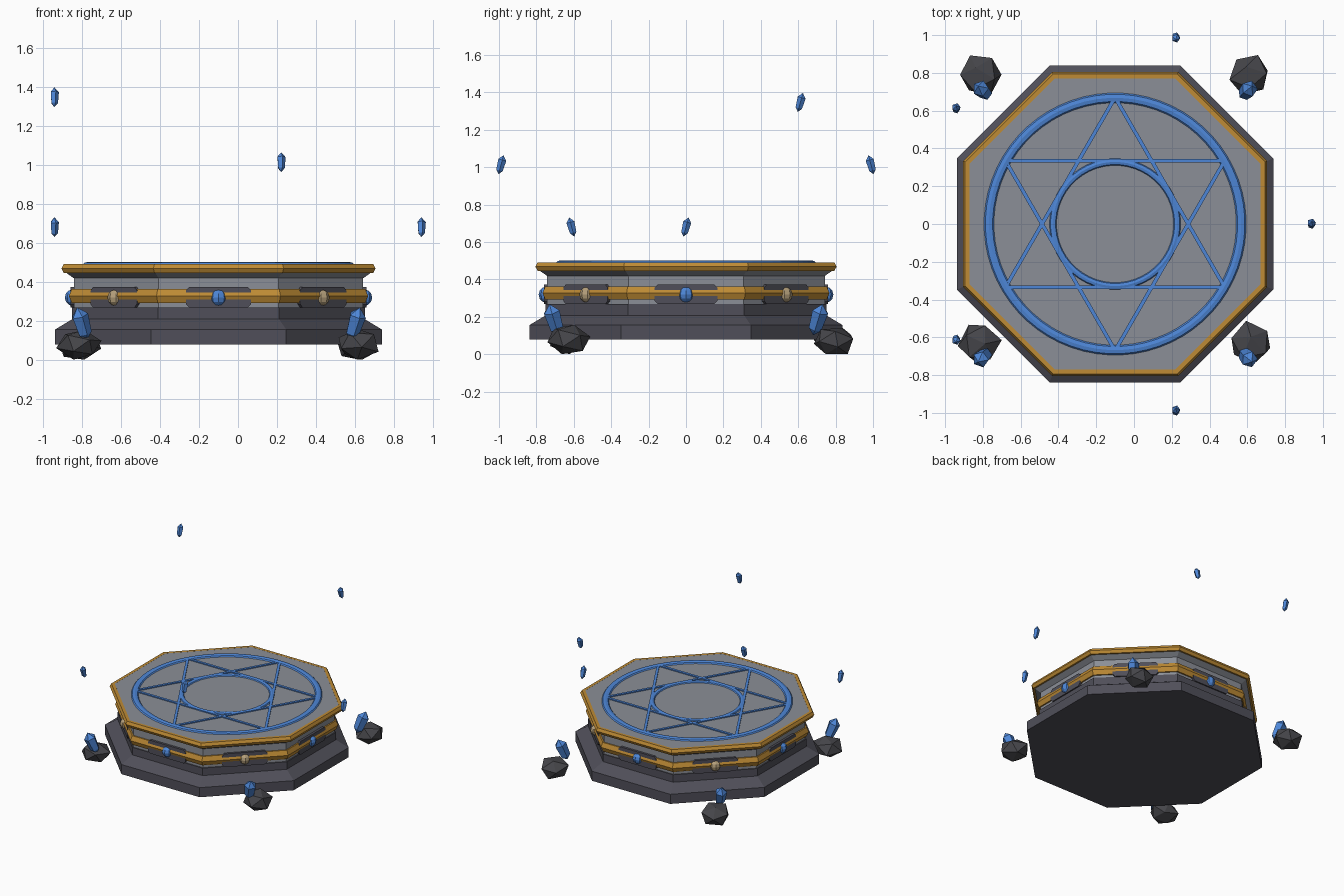
import bpy, bmesh, math, random
from math import sin, cos, pi, radians
from mathutils import Matrix, Vector

if "Cube" in bpy.data.objects:
    bpy.data.objects.remove(bpy.data.objects["Cube"])

random.seed(4)
CENTRE = Vector((-0.1, 0, 0))


def material(name, r, g, b):
    m = bpy.data.materials.new(name)
    m.use_nodes = True
    m.diffuse_color = (r, g, b, 1)
    m.node_tree.nodes["Principled BSDF"].inputs["Base Color"].default_value = (r, g, b, 1)
    return m


DARK = material("dark stone", 0.08, 0.078, 0.1)
PALE = material("pale stone", 0.26, 0.275, 0.31)
ROCK = material("rock grey", 0.06, 0.06, 0.068)
GOLD = material("gold", 0.52, 0.26, 0.035)
BLUE = material("glowing blue", 0.075, 0.24, 0.68)
CREAM = material("cream gem", 0.46, 0.35, 0.2)


def finish(bm, name, mat):
    bmesh.ops.recalc_face_normals(bm, faces=bm.faces)
    me = bpy.data.meshes.new(name)
    bm.to_mesh(me)
    bm.free()
    me.materials.append(mat)
    ob = bpy.data.objects.new(name, me)
    bpy.context.collection.objects.link(ob)
    return ob


def turned(name, profile, mat, sides=8, loop=False):
    """Spin a profile of (distance to flat side, height) into a prism or ring."""
    bm = bmesh.new()
    grow = 1 / cos(pi / sides)
    rings = []
    for r, z in profile:
        angles = [(i + 0.5) * 2 * pi / sides for i in range(sides)]
        rings.append([bm.verts.new((r * grow * cos(a), r * grow * sin(a), z)) for a in angles])
    pairs = list(zip(rings, rings[1:]))
    if loop:
        pairs.append((rings[-1], rings[0]))
    else:
        bm.faces.new(rings[0])
        bm.faces.new(rings[-1])
    for low, high in pairs:
        for i in range(sides):
            j = (i + 1) % sides
            bm.faces.new((low[i], low[j], high[j], high[i]))
    ob = finish(bm, name, mat)
    ob.location = CENTRE
    return ob


def oval(r, z, width, height, count):
    return [(r + width * cos(2 * pi * k / count), z + height * sin(2 * pi * k / count))
            for k in range(count)]


def box(name, size, matrix, mat, bevel=0):
    bm = bmesh.new()
    bmesh.ops.create_cube(bm, size=1, matrix=Matrix.Diagonal((*size, 1)))
    if bevel:  # cut the corners of the front outline
        edges = [e for e in bm.edges
                 if abs((e.verts[0].co - e.verts[1].co).normalized().x) > 0.9]
        bmesh.ops.bevel(bm, geom=edges, offset=bevel, segments=1, affect='EDGES')
    bm.transform(matrix)
    return finish(bm, name, mat)


def crystal(name, place, radius, length, tilt):
    """Five-sided prism with a point at both ends."""
    bm = bmesh.new()
    ends = [bm.verts.new((0, 0, s * length / 2)) for s in (-1, 1)]
    rings = [[bm.verts.new((radius * k * cos(i * 2 * pi / 5), radius * k * sin(i * 2 * pi / 5),
                            h * length)) for i in range(5)]
             for h, k in ((-0.3, 0.8), (0.25, 1))]
    for i in range(5):
        j = (i + 1) % 5
        bm.faces.new((rings[0][i], rings[0][j], rings[1][j], rings[1][i]))
        for end, ring in zip(ends, rings):
            bm.faces.new((ring[i], ring[j], end))
    bm.transform(Matrix.Translation(place) @ tilt)
    return finish(bm, name, BLUE)


# Stone platform
turned("base", [(0.838, 0.078), (0.838, 0.155), (0.75, 0.208), (0.75, 0.268)], DARK)
turned("column", [(0.742, 0.268), (0.742, 0.418)], PALE)
turned("top_slab", [(0.742, 0.418), (0.79, 0.452), (0.793, 0.49)], PALE)

# Gold trims
turned("top_trim", oval(0.782, 0.468, 0.023, 0.026, 6), GOLD, loop=True)
turned("middle_band", oval(0.738, 0.327, 0.029, 0.041, 6), GOLD, loop=True)

# Panel and gem on each of the eight sides
for i in range(8):
    spin = Matrix.Translation(CENTRE) @ Matrix.Rotation(i * pi / 4, 4, 'Z')
    box(f"panel_{i}", (0.03, 0.335, 0.106),
        spin @ Matrix.Translation((0.745, 0, 0.32)), DARK, 0.018)
    bm = bmesh.new()
    bmesh.ops.create_uvsphere(bm, u_segments=8, v_segments=6, radius=0.043)
    bm.transform(spin @ Matrix.Translation((0.745, 0, 0.318)))
    finish(bm, f"side_gem_{i}", CREAM if i % 2 else BLUE)

# Magic circle: two rings and a six-pointed star
turned("outer_ring", oval(0.667, 0.489, 0.027, 0.013, 8), BLUE, 64, True)
turned("inner_ring", oval(0.328, 0.489, 0.019, 0.012, 8), BLUE, 48, True)
for i in range(6):
    spin = Matrix.Translation(CENTRE) @ Matrix.Rotation(radians(30 + 60 * i), 4, 'Z')
    box(f"star_bar_{i}", (0.02, 1.15, 0.012),
        spin @ Matrix.Translation((0.335, 0, 0.492)), BLUE)

# Corner rocks, each with a crystal leaning outwards
for sx in (-1, 1):
    for sy in (-1, 1):
        side = f"{'left' if sx > 0 else 'right'}_{'back' if sy > 0 else 'front'}"
        bm = bmesh.new()
        bmesh.ops.create_icosphere(bm, subdivisions=1, radius=1)
        bm.transform(Matrix.Rotation(random.uniform(0, 6), 4, 'Z')
                     @ Matrix.Rotation(random.uniform(0.2, 0.8), 4, 'X'))
        for v in bm.verts:
            v.co *= random.uniform(0.92, 1.1)
        bm.transform(Matrix.Diagonal((0.112, 0.112, 0.082, 1)))
        lowest = min(v.co.z for v in bm.verts)
        bm.transform(Matrix.Translation((CENTRE.x + sx * 0.715, sy * 0.71 + 0.08, -lowest)))
        finish(bm, f"rock_{side}", ROCK)
        lean = Matrix.Rotation(radians(23), 4, Vector((-sy, sx, 0)))
        crystal(f"rock_crystal_{side}", (CENTRE.x + sx * 0.7, sy * 0.705, 0.185),
                0.045, 0.18, lean)

# Floating crystals circling the platform
for i in range(5):
    a = i * 2 * pi / 5
    place = CENTRE + Vector((1.04 * cos(a), 1.04 * sin(a), 0.68 + 0.333 * (i % 3)))
    tilt = Matrix.Rotation(radians(15 if i % 2 else -15), 4, 'X')
    crystal(f"floating_crystal_{i}", place, 0.023, 0.105, tilt)
